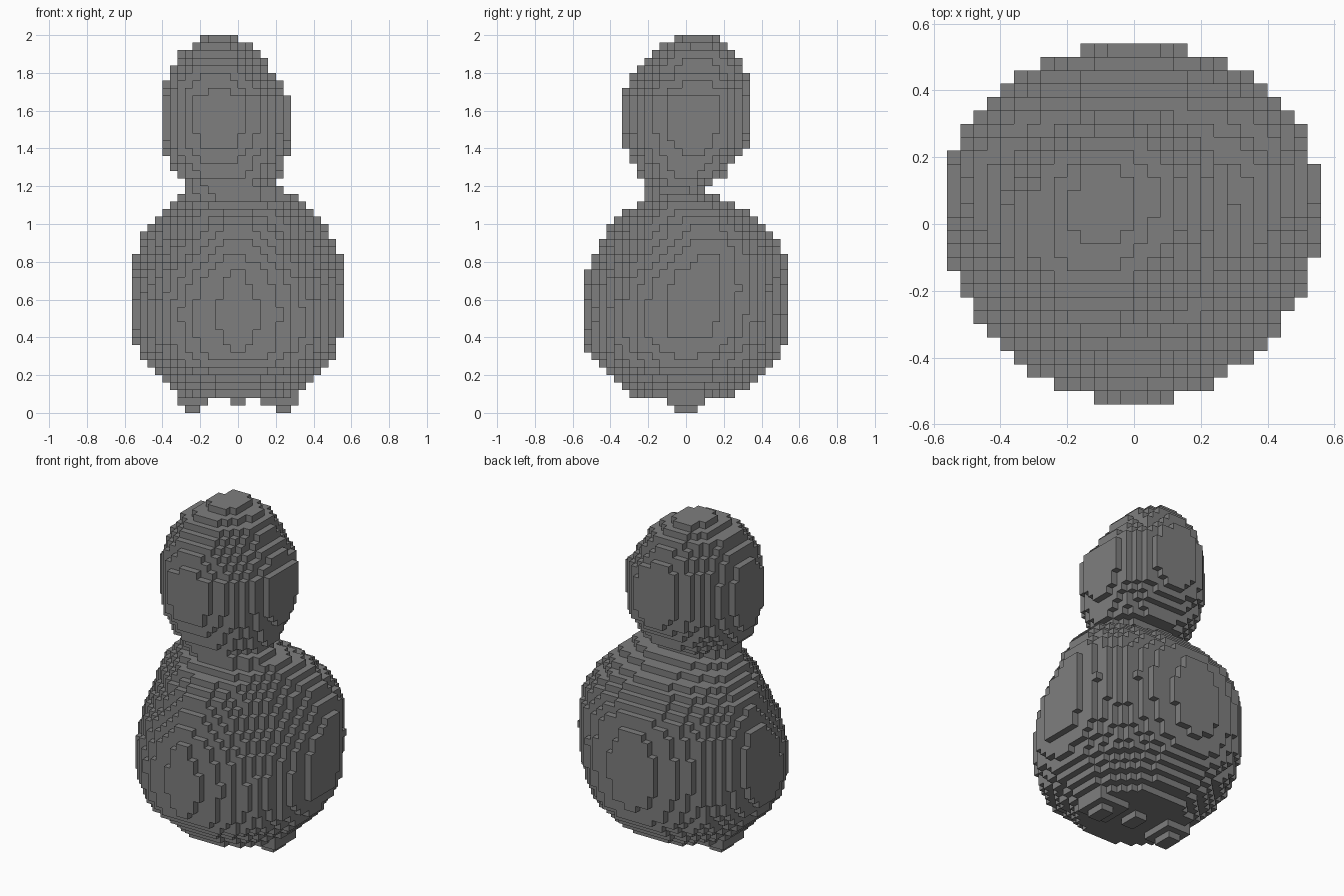
import bpy
import bmesh
from mathutils import Vector

cube = bpy.data.objects.get("Cube")
if cube:
    bpy.data.objects.remove(cube)

STEP = 0.04
NX, NY, NZ = 28, 27, 50
CORNER = Vector((-NX / 2, -NY / 2, 0)) * STEP
HEAD_TWIST = 0.13

# One flat stone grey for everything
grey = bpy.data.materials.new("stone grey")
grey.use_nodes = True
GREY = (0.21, 0.21, 0.21, 1)
grey.diffuse_color = GREY
grey.node_tree.nodes["Principled BSDF"].inputs["Base Color"].default_value = GREY

# Height, left and right x limits, front and back y limits, pinch of the front
BODY = [
    (.10, -.33, .32, -.30, .27, 0),
    (.18, -.40, .40, -.38, .40, 0),
    (.26, -.48, .48, -.48, .47, 0),
    (.34, -.53, .525, -.523, .515, .01),
    (.42, -.56, .555, -.53, .53, .02),
    (.54, -.575, .565, -.537, .54, .03),
    (.66, -.57, .565, -.53, .54, .05),
    (.74, -.565, .56, -.523, .53, .07),
    (.82, -.55, .545, -.49, .525, .09),
    (.90, -.52, .515, -.46, .49, .1),
    (.98, -.49, .48, -.42, .42, .1),
    (1.06, -.42, .42, -.34, .33, .07),
    (1.14, -.33, .33, -.22, .18, .02),
    (1.18, -.29, .25, -.22, .10, 0),
]

# Height, left and right x limits, front and back y limits
HEAD = [
    (1.22, -.29, .21, -.23, .15),
    (1.26, -.34, .23, -.26, .21),
    (1.34, -.37, .25, -.30, .27),
    (1.42, -.40, .28, -.335, .325),
    (1.50, -.405, .285, -.343, .345),
    (1.66, -.405, .285, -.343, .345),
    (1.74, -.39, .23, -.31, .34),
    (1.82, -.36, .17, -.27, .31),
    (1.90, -.32, .13, -.20, .26),
    (1.98, -.20, .01, -.07, .18),
]


def section(profile, z):
    """Shape of the cross-section at height z."""
    for low, high in zip(profile, profile[1:]):
        if low[0] - 1e-4 <= z <= high[0] + 1e-4:
            t = (z - low[0]) / (high[0] - low[0])
            return [a + (b - a) * t for a, b in zip(low[1:], high[1:])]
    return None


def inside_body(p):
    """Egg-shaped sections, narrower at the front higher up."""
    shape = section(BODY, p.z)
    if shape is None:
        return False
    x0, x1, y0, y1, pinch = shape
    widest = (y0 + y1) / 2 + pinch
    u = abs(2 * p.x - x0 - x1) / (x1 - x0)
    v = (p.y - widest) / (y1 - widest)
    power = 2
    if p.y < widest:
        v = (widest - p.y) / (widest - y0)
        power -= 4 * pinch
    return u ** power + v ** power <= 1


def inside_head(p):
    """Oval sections turned a little about the upright axis."""
    shape = section(HEAD, p.z)
    if shape is None:
        return False
    x0, x1, y0, y1 = shape
    u = (2 * p.x - x0 - x1) / (x1 - x0)
    v = (2 * p.y - y0 - y1) / (y1 - y0)
    return u * u + v * v - 2 * HEAD_TWIST * u * v <= 1 - HEAD_TWIST ** 2


def inside_slab(p, layer, x0, x1, depth):
    return (layer * STEP < p.z < (layer + 1) * STEP
            and x0 < p.x < x1 and abs(p.y) < depth)


# Feet are two stepped layers, the lower one smaller
PARTS = {
    "body": inside_body,
    "head": inside_head,
    "left_foot": lambda p: (inside_slab(p, 0, .2, .28, .06)
                            or inside_slab(p, 1, .12, .32, .1)),
    "right_foot": lambda p: (inside_slab(p, 0, -.28, -.2, .06)
                             or inside_slab(p, 1, -.32, -.16, .1)),
    "base_nub": lambda p: inside_slab(p, 1, -.04, .04, .06),
}

# Sort every block of the grid into its part
blocks = {name: set() for name in PARTS}
filled = set()
for i in range(NX):
    for j in range(NY):
        for k in range(NZ):
            p = CORNER + Vector((i + .5, j + .5, k + .5)) * STEP
            for name, test in PARTS.items():
                if test(p):
                    blocks[name].add((i, j, k))
                    filled.add((i, j, k))
                    break


def build(name, cells):
    """Mesh the exposed sides of the blocks."""
    bm = bmesh.new()
    corners = {}

    def vert(key):
        if key not in corners:
            corners[key] = bm.verts.new(CORNER + Vector(key) * STEP)
        return corners[key]

    for cell in sorted(cells):
        for axis in range(3):
            for side in (0, 1):
                beyond = list(cell)
                beyond[axis] += 2 * side - 1
                if tuple(beyond) in filled:
                    continue
                ring = []
                for a, b in ((0, 0), (1, 0), (1, 1), (0, 1)):
                    key = list(cell)
                    key[axis] += side
                    key[(axis + 1) % 3] += a
                    key[(axis + 2) % 3] += b
                    ring.append(vert(tuple(key)))
                bm.faces.new(ring if side else ring[::-1])
    mesh = bpy.data.meshes.new(name)
    bm.to_mesh(mesh)
    bm.free()
    mesh.materials.append(grey)
    bpy.context.collection.objects.link(bpy.data.objects.new(name, mesh))


for name, cells in blocks.items():
    build(name, cells)
